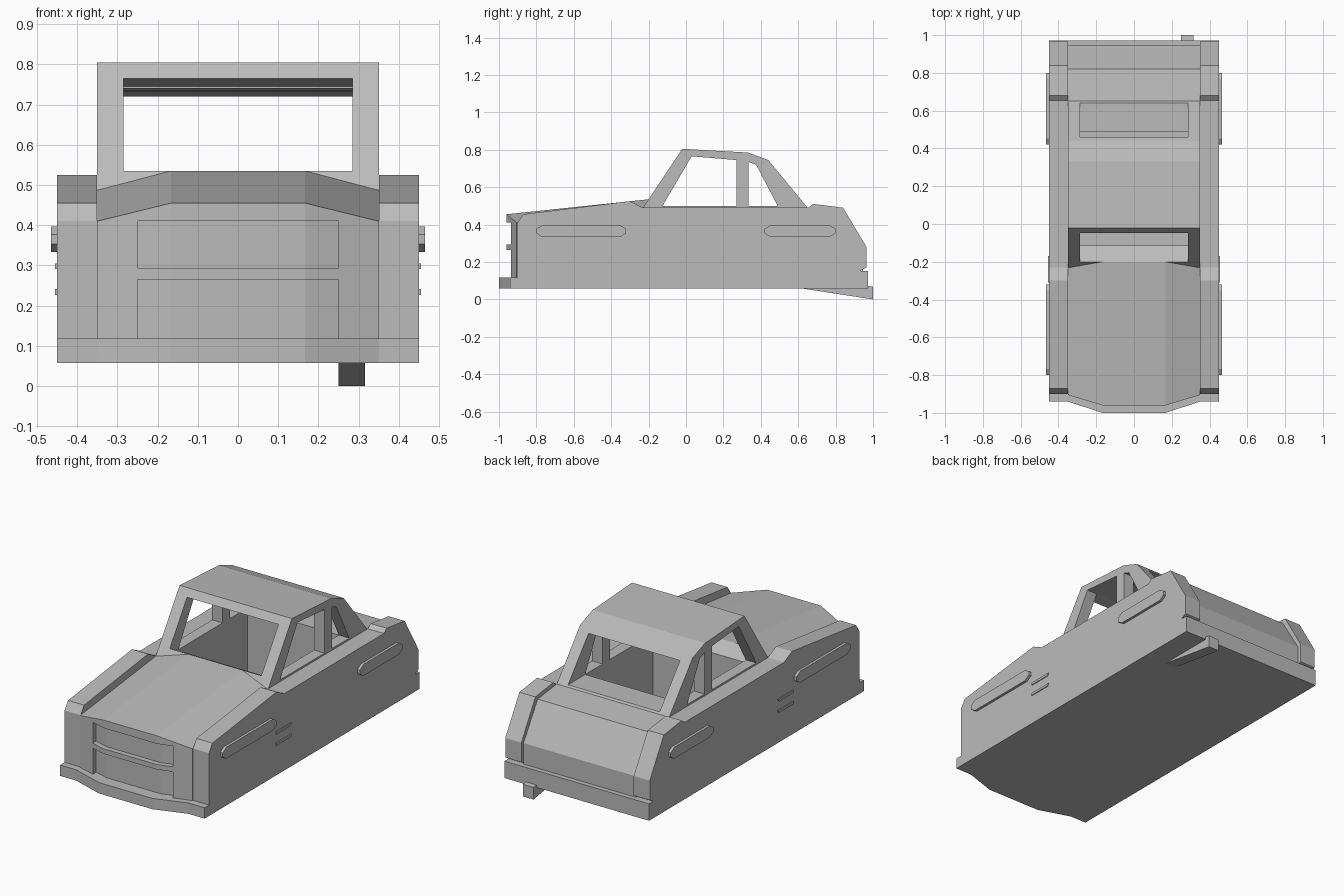
import bpy, bmesh

if "Cube" in bpy.data.objects:
    bpy.data.objects.remove(bpy.data.objects["Cube"])

grey = bpy.data.materials.new("plain grey")
grey.diffuse_color = (0.5, 0.5, 0.5, 1)
grey.use_nodes = True
grey.node_tree.nodes["Principled BSDF"].inputs["Base Color"].default_value = grey.diffuse_color


def loft(name, a, b):
    """Solid between two matching outlines."""
    bm = bmesh.new()
    va, vb = [bm.verts.new(p) for p in a], [bm.verts.new(p) for p in b]
    bm.faces.new(va)
    bm.faces.new(vb)
    n = len(a)
    for i in range(n):
        j = (i + 1) % n
        bm.faces.new((va[i], va[j], vb[j], vb[i]))
    bmesh.ops.recalc_face_normals(bm, faces=bm.faces)
    me = bpy.data.meshes.new(name)
    bm.to_mesh(me)
    bm.free()
    me.materials.append(grey)
    ob = bpy.data.objects.new(name, me)
    bpy.context.collection.objects.link(ob)
    return ob


def side_prism(name, prof, x0, x1):
    return loft(name, [(x0, y, z) for y, z in prof], [(x1, y, z) for y, z in prof])


def plan_prism(name, plan, z0, z1):
    return loft(name, [(x, y, z0) for x, y in plan], [(x, y, z1) for x, y in plan])


def cut(ob, cutter):
    m = ob.modifiers.new("cut", 'BOOLEAN')
    m.operation, m.solver, m.object = 'DIFFERENCE', 'EXACT', cutter
    cutter.hide_render = True
    cutter.hide_set(True)


def mirrored(ob):
    m = ob.modifiers.new("mirror", 'MIRROR')
    m.use_axis[0] = True
    m.use_clip = False


# Cabin and boot, hollowed out with window openings
body = side_prism("cabin_and_boot", [
    (-0.23, 0.057), (-0.23, 0.49), (-0.02, 0.805), (0.33, 0.785), (0.44, 0.745),
    (0.65, 0.49), (0.82, 0.47), (0.945, 0.27), (0.945, 0.057)], -0.35, 0.35)
cut(body, side_prism("interior_cutter", [
    (-0.115, 0.12), (0.49, 0.12), (0.49, 0.5), (0.8, 0.5), (0.8, 0.72), (0.46, 0.72),
    (0.03, 0.765), (-0.3, 0.765), (-0.3, 0.535), (-0.2, 0.535), (-0.115, 0.49)], -0.285, 0.285))
cut(body, side_prism("door_window_cutter", [
    (-0.125, 0.5), (0.03, 0.765), (0.27, 0.745), (0.27, 0.5)], -0.5, 0.5))
cut(body, side_prism("quarter_window_cutter", [
    (0.335, 0.5), (0.335, 0.735), (0.375, 0.72), (0.49, 0.5)], -0.5, 0.5))

# Bonnet and nose, with two recessed grille panels
plan = [(-0.35, -0.905), (-0.167, -0.96), (0.167, -0.96), (0.35, -0.905),
        (0.35, -0.23), (0.167, -0.2), (-0.167, -0.2), (-0.35, -0.23)]
tops = [0.41, 0.455, 0.455, 0.41, 0.487, 0.535, 0.535, 0.487]
bm = bmesh.new()
lo = [bm.verts.new((x, y, 0.057)) for x, y in plan]
hi = [bm.verts.new((x, y, z)) for (x, y), z in zip(plan, tops)]
for i in range(8):
    j = (i + 1) % 8
    bm.faces.new((lo[i], lo[j], hi[j], hi[i]))
bm.faces.new(lo)
for q in ((0, 1, 6, 7), (1, 2, 5, 6), (2, 3, 4, 5)):
    bm.faces.new([hi[k] for k in q])
bmesh.ops.recalc_face_normals(bm, faces=bm.faces)
me = bpy.data.meshes.new("bonnet")
bm.to_mesh(me)
bm.free()
me.materials.append(grey)
bonnet = bpy.data.objects.new("bonnet", me)
bpy.context.collection.objects.link(bonnet)
recess = [(-0.25, -1.1), (0.25, -1.1), (0.25, -0.905), (0.167, -0.93),
          (-0.167, -0.93), (-0.25, -0.905)]
for z0, z1 in ((0.11, 0.265), (0.293, 0.41)):
    cut(bonnet, plan_prism("grille_cutter", recess, z0, z1))

# Wings running the full length
mirrored(side_prism("wing", [
    (-0.90, 0.057), (-0.90, 0.41), (-0.87, 0.455), (-0.3, 0.525), (-0.23, 0.49),
    (0.655, 0.49), (0.68, 0.51), (0.84, 0.49), (0.965, 0.28), (0.965, 0.17),
    (0.935, 0.155), (0.935, 0.057)], 0.35, 0.45))

# Bumpers
plan_prism("front_bumper", [
    (-0.45, -0.94), (-0.35, -0.94), (-0.167, -1), (0.167, -1), (0.35, -0.94),
    (0.45, -0.94), (0.45, -0.88), (-0.45, -0.88)], 0.057, 0.118)
plan_prism("rear_bumper", [
    (-0.45, 0.92), (0.45, 0.92), (0.45, 0.972), (-0.45, 0.972)], 0.057, 0.152)

# Wheel arch trims: long octagons with a bevelled rim
for name, y0, y1 in (("front_arch_trim", -0.8, -0.32), ("rear_arch_trim", 0.42, 0.8)):
    prof = [(y0, 0.353), (y0 + 0.032, 0.333), (y1 - 0.032, 0.333), (y1, 0.353),
            (y1, 0.377), (y1 - 0.032, 0.397), (y0 + 0.032, 0.397), (y0, 0.377)]
    mirrored(side_prism(name, prof, 0.44, 0.465))

# Side vent bars
for z in (0.234, 0.298):
    mirrored(side_prism("vent_bar", [
        (-0.31, z - 0.007), (-0.18, z - 0.007), (-0.17, z + 0.007), (-0.31, z + 0.007)], 0.44, 0.455))

# Exhaust wedge
side_prism("exhaust", [(0.61, 0.06), (1.0, 0.0), (1.0, 0.068), (0.94, 0.075)], 0.25, 0.316)
